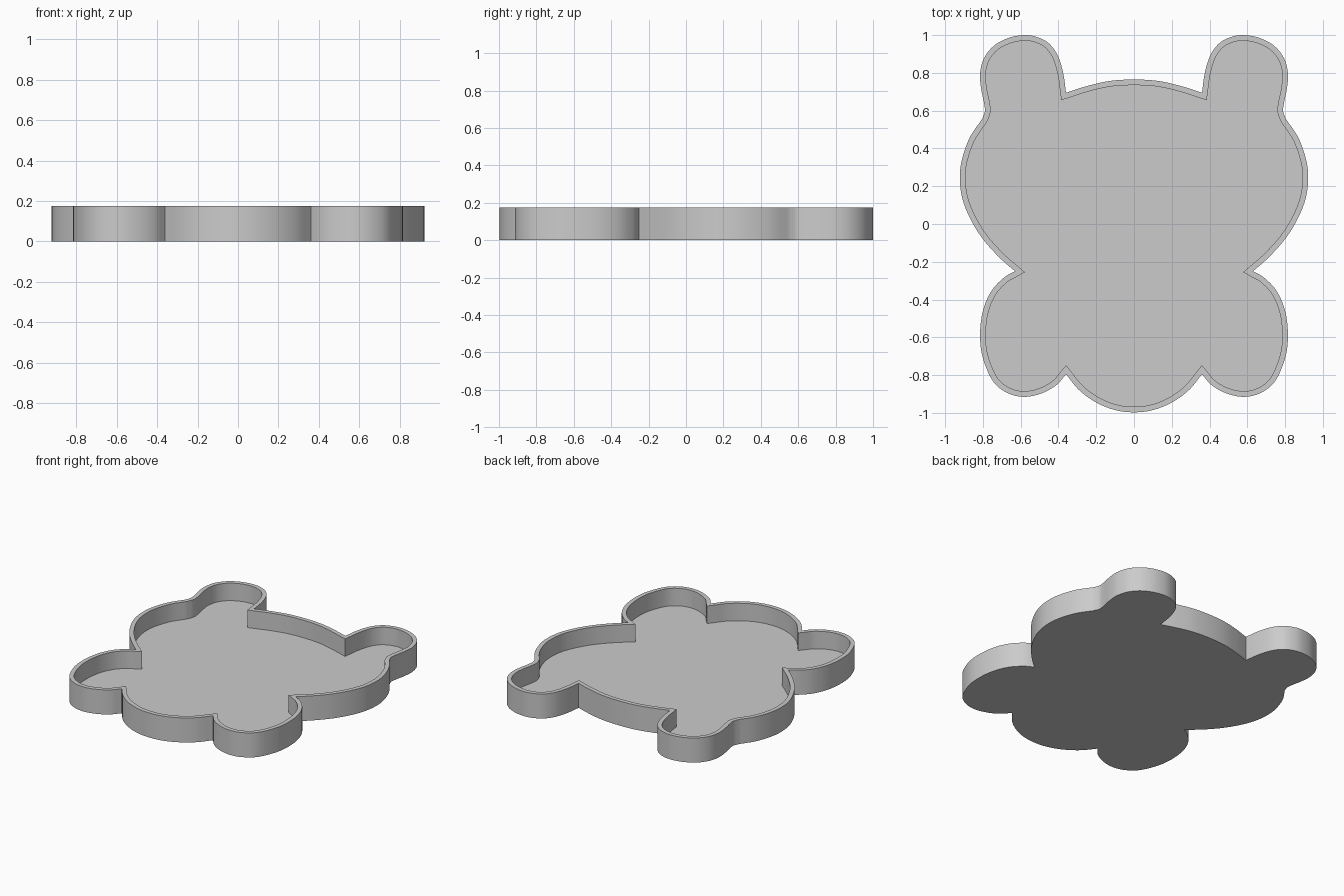
import bpy, bmesh, math
from mathutils import Vector

if "Cube" in bpy.data.objects:
    bpy.data.objects.remove(bpy.data.objects["Cube"])

HEIGHT, FLOOR, WALL, STEPS = 0.175, 0.05, 0.03, 8

# Right-hand outline arcs, clockwise; sharp corners lie where arcs meet
head = [(-0.36, 0.695), (-0.25, 0.73), (-0.13, 0.757), (0, 0.765),
        (0.13, 0.757), (0.25, 0.73), (0.36, 0.695)]
ear = [(0.36, 0.695), (0.375, 0.80), (0.405, 0.895), (0.455, 0.96), (0.52, 0.992),
       (0.585, 1.0), (0.665, 0.985), (0.74, 0.945), (0.793, 0.88), (0.815, 0.80),
       (0.81, 0.72), (0.794, 0.64), (0.79, 0.595), (0.805, 0.555)]
side = [(0.805, 0.555), (0.87, 0.457), (0.91, 0.345), (0.922, 0.25), (0.91, 0.14),
        (0.868, 0.03), (0.80, -0.08), (0.71, -0.18), (0.63, -0.25)]
foot = [(0.63, -0.25), (0.69, -0.285), (0.755, -0.355), (0.80, -0.46), (0.815, -0.59),
        (0.80, -0.71), (0.745, -0.835), (0.665, -0.897), (0.575, -0.915),
        (0.485, -0.895), (0.41, -0.852), (0.36, -0.795)]
belly = [(0.36, -0.795), (0.29, -0.88), (0.2, -0.945), (0.1, -0.985), (0, -0.997),
         (-0.1, -0.985), (-0.2, -0.945), (-0.29, -0.88), (-0.36, -0.795)]


def smooth_arc(pts):
    """Catmull-Rom through the points, leaving out the last one."""
    p = [Vector(q) for q in pts]
    p = [2 * p[0] - p[1]] + p + [2 * p[-1] - p[-2]]
    out = []
    for a, b, c, d in zip(p, p[1:], p[2:], p[3:]):
        for i in range(STEPS):
            t = i / STEPS
            out.append(0.5 * (2 * b + (c - a) * t + (2 * a - 5 * b + 4 * c - d) * t * t
                              + (3 * b - a - 3 * c + d) * t ** 3))
    return out


def mirrored(pts):
    return [(-x, y) for x, y in reversed(pts)]


def inset(pts, dist):
    """Mitred inward offset of a clockwise loop."""
    out = []
    for i, p in enumerate(pts):
        d1 = (p - pts[i - 1]).normalized()
        d2 = (pts[(i + 1) % len(pts)] - p).normalized()
        n1, n2 = Vector((d1.y, -d1.x)), Vector((d2.y, -d2.x))
        out.append(p + (n1 + n2) * dist / (1 + n1.dot(n2)))
    return out


outer = []
for arc in (head, ear, side, foot, belly, mirrored(foot), mirrored(side), mirrored(ear)):
    outer += smooth_arc(arc)
inner = inset(outer, WALL)

# Tray: outer wall, rim, inner wall, floor and underside
bm = bmesh.new()
loops = [[bm.verts.new((p.x, p.y, z)) for p in pts]
         for pts, z in ((outer, 0), (outer, HEIGHT), (inner, HEIGHT), (inner, FLOOR))]
n = len(outer)
for a, b in zip(loops, loops[1:]):
    for i in range(n):
        j = (i + 1) % n
        bm.faces.new((a[i], a[j], b[j], b[i]))
bm.faces.new(loops[0])
bm.faces.new(loops[-1])
bmesh.ops.recalc_face_normals(bm, faces=bm.faces)
mesh = bpy.data.meshes.new("bear_tray")
bm.to_mesh(mesh)
bm.free()

grey = bpy.data.materials.new("plain grey")
grey.diffuse_color = (0.6, 0.6, 0.6, 1)
grey.use_nodes = True
grey.node_tree.nodes["Principled BSDF"].inputs["Base Color"].default_value = grey.diffuse_color
mesh.materials.append(grey)
tray = bpy.data.objects.new("bear_tray", mesh)
bpy.context.collection.objects.link(tray)
bpy.context.view_layer.objects.active = tray
tray.select_set(True)
bpy.ops.object.shade_smooth_by_angle(angle=math.radians(30))
